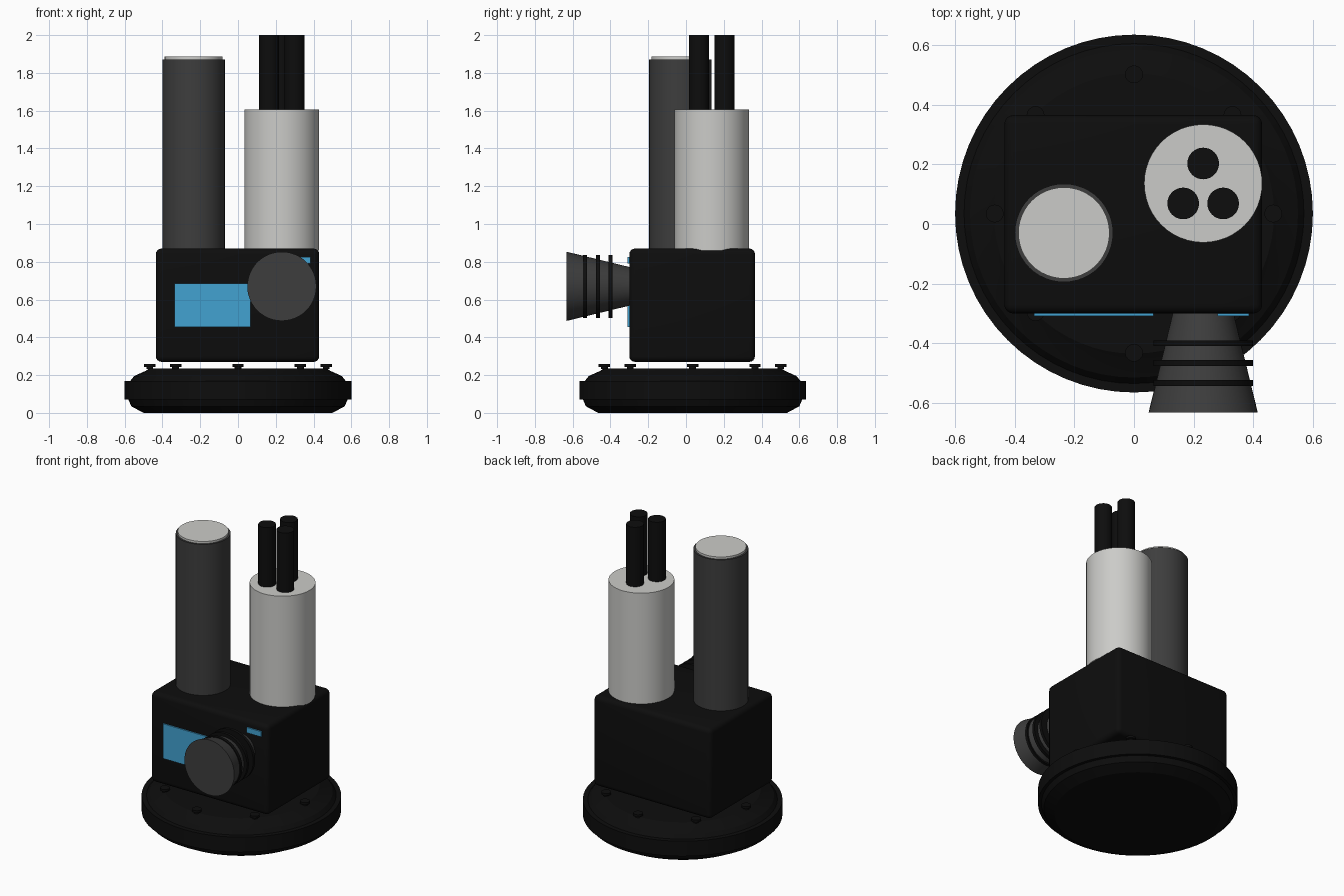
import bpy, bmesh, math
from mathutils import Matrix, Vector

if "Cube" in bpy.data.objects:
    bpy.data.objects.remove(bpy.data.objects["Cube"], do_unlink=True)


def material(name, r, g, b):
    m = bpy.data.materials.new(name)
    m.use_nodes = True
    m.diffuse_color = (r, g, b, 1)
    m.node_tree.nodes["Principled BSDF"].inputs["Base Color"].default_value = (r, g, b, 1)
    return m


black = material("black", 0.004, 0.004, 0.004)
charcoal = material("charcoal", 0.047, 0.047, 0.047)
pale = material("pale grey", 0.6, 0.6, 0.58)
blue = material("sky blue", 0.055, 0.36, 0.64)


def finish(bm, name, mat, location, angle=30):
    bmesh.ops.recalc_face_normals(bm, faces=bm.faces)
    mesh = bpy.data.meshes.new(name)
    bm.to_mesh(mesh)
    bm.free()
    mesh.materials.append(mat)
    obj = bpy.data.objects.new(name, mesh)
    obj.location = location
    bpy.context.collection.objects.link(obj)
    bpy.ops.object.select_all(action="DESELECT")
    obj.select_set(True)
    bpy.context.view_layer.objects.active = obj
    bpy.ops.object.shade_smooth_by_angle(angle=math.radians(angle))
    return obj


def lathe(name, mat, location, profile, sides=48, forward=False, angle=30):
    """Solid of revolution from (radius, height) pairs; forward turns its axis to -y."""
    bm = bmesh.new()
    rings = []
    for r, h in profile:
        rings.append([bm.verts.new((r * math.cos(a), r * math.sin(a), h))
                      for a in (math.tau * i / sides for i in range(sides))])
    for low, high in zip(rings, rings[1:]):
        for i in range(sides):
            j = (i + 1) % sides
            bm.faces.new((low[i], low[j], high[j], high[i]))
    bm.faces.new(rings[0])
    bm.faces.new(rings[-1])
    if forward:
        bm.transform(Matrix.Rotation(math.pi / 2, 4, "X"))
    return finish(bm, name, mat, location, angle)


def block(name, mat, low, high, bevel=0):
    low, high = Vector(low), Vector(high)
    bm = bmesh.new()
    bmesh.ops.create_cube(bm, size=1)
    bmesh.ops.scale(bm, vec=high - low, verts=bm.verts)
    if bevel:
        bmesh.ops.bevel(bm, geom=bm.edges[:], offset=bevel, segments=4,
                        profile=0.5, affect="EDGES")
    return finish(bm, name, mat, (low + high) / 2)


# Round base with a raised rim band
BASE_Y = 0.035
lathe("base", black, (0, BASE_Y, 0),
      [(0.50, 0), (0.565, 0.035), (0.58, 0.07), (0.6, 0.07), (0.6, 0.17),
       (0.57, 0.17), (0.55, 0.195), (0.49, 0.222), (0.47, 0.235)], 64, angle=20)

# Ring of bolts on the base
for i in range(8):
    a = math.tau * i / 8
    lathe(f"base_bolt_{i + 1}", black,
          (0.467 * math.cos(a), BASE_Y + 0.467 * math.sin(a), 0.232),
          [(0.018, 0), (0.018, 0.012), (0.03, 0.012), (0.03, 0.026)], 16)

# Body box with rounded edges, and its front panels
block("body", black, (-0.435, -0.3, 0.27), (0.43, 0.365, 0.87), 0.03)
block("front_screen", blue, (-0.335, -0.309, 0.455), (0.065, -0.2995, 0.685))
block("front_indicator", blue, (0.28, -0.309, 0.79), (0.385, -0.2995, 0.825))

# Tall dark tube with a pale lid
lathe("tall_tube", charcoal, (-0.235, -0.03, 0.86), [(0.165, 0), (0.165, 1.012)])
lathe("tall_tube_lid", pale, (-0.235, -0.03, 1.87), [(0.153, 0), (0.153, 0.016)])

# Pale tube holding three rods
lathe("short_tube", pale, (0.232, 0.136, 0.86), [(0.198, 0), (0.198, 0.745)])
for i, (x, y) in enumerate([(0.232, 0.203), (0.165, 0.069), (0.299, 0.069)]):
    lathe(f"rod_{i + 1}", black, (x, y, 1.59), [(0.053, 0), (0.053, 0.41)], 32)

# Flared horn facing forward, with three rings around it
lathe("horn", charcoal, (0.232, -0.29, 0.67), [(0.1, 0), (0.183, 0.342)], forward=True)
for i, y in enumerate([-0.39, -0.456, -0.524]):
    lathe(f"horn_ring_{i + 1}", black, (0.232, y, 0.67),
          [(0.167, 0), (0.167, 0.02)], forward=True)
